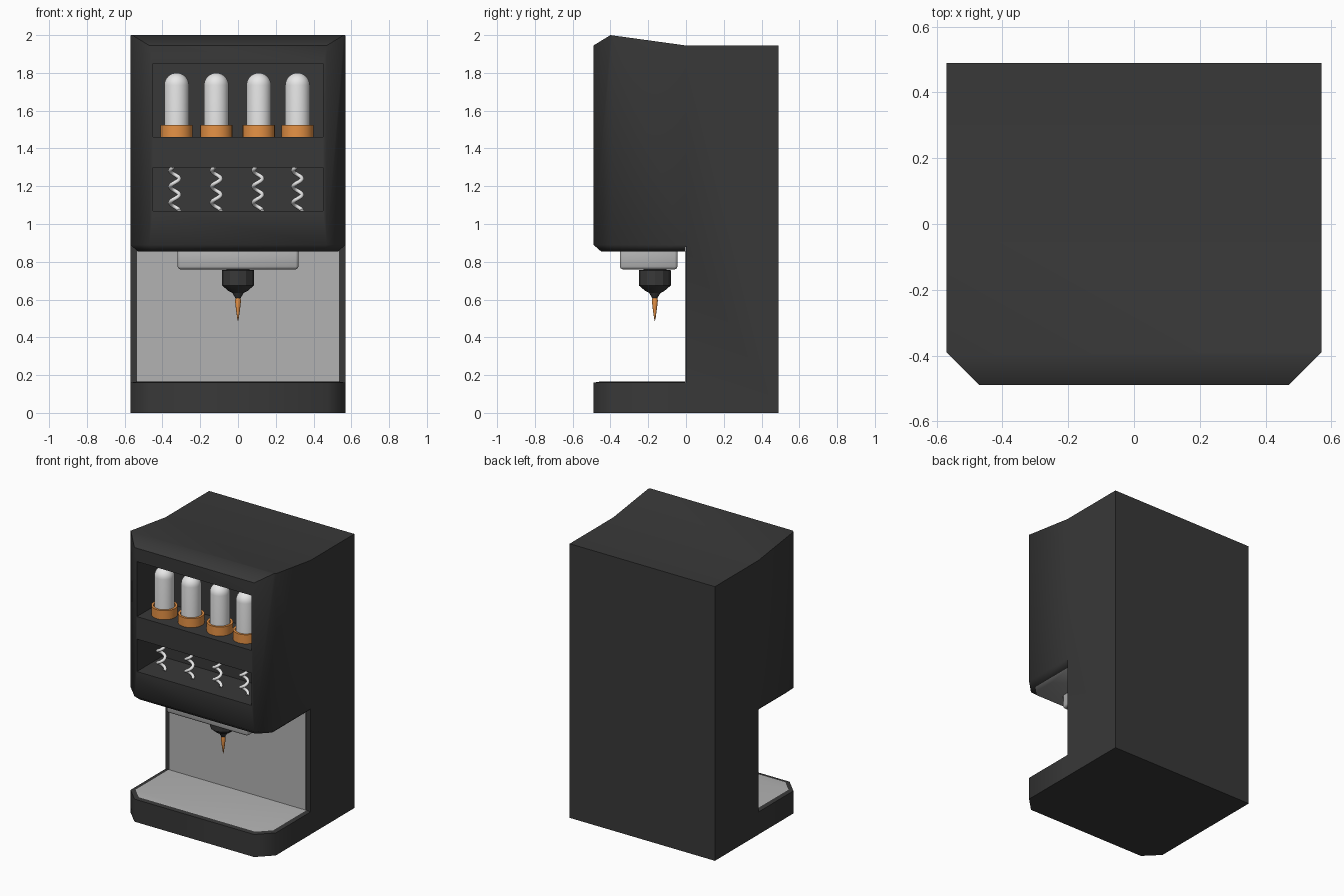
import bpy, bmesh, math
from mathutils import Vector, Matrix

cube = bpy.data.objects.get("Cube")
if cube:
    bpy.data.objects.remove(cube, do_unlink=True)


def material(name, rgb):
    m = bpy.data.materials.new(name)
    m.use_nodes = True
    m.diffuse_color = (*rgb, 1)
    m.node_tree.nodes["Principled BSDF"].inputs["Base Color"].default_value = (*rgb, 1)
    return m


DARK = material("charcoal", (0.04, 0.04, 0.04))
GREY = material("panel_grey", (0.45, 0.45, 0.45))
WHITE = material("off_white", (0.8, 0.8, 0.8))
ORANGE = material("copper_orange", (0.8, 0.29, 0.06))


def finish(bm, name, *mats):
    bmesh.ops.recalc_face_normals(bm, faces=bm.faces)
    me = bpy.data.meshes.new(name)
    bm.to_mesh(me)
    bm.free()
    ob = bpy.data.objects.new(name, me)
    bpy.context.collection.objects.link(ob)
    for m in mats:
        me.materials.append(m)
    return ob


def activate(ob):
    bpy.ops.object.select_all(action='DESELECT')
    ob.select_set(True)
    bpy.context.view_layer.objects.active = ob


def smooth(ob, angle=50):
    activate(ob)
    bpy.ops.object.shade_smooth_by_angle(angle=math.radians(angle))
    return ob


def box(name, lo, hi, mat, bevel=0):
    lo, hi = Vector(lo), Vector(hi)
    bm = bmesh.new()
    bmesh.ops.create_cube(bm, size=1, matrix=Matrix.Translation((lo + hi) / 2)
                          @ Matrix.Diagonal((*(hi - lo), 1)))
    if bevel:
        bmesh.ops.bevel(bm, geom=bm.edges[:], offset=bevel, segments=2,
                        profile=0.5, affect='EDGES')
    return finish(bm, name, mat)


def lathe(name, profile, x, y, mat, sides=32, angle=50):
    bm = bmesh.new()
    vs = [bm.verts.new((r, 0, z)) for r, z in profile]
    es = [bm.edges.new(pair) for pair in zip(vs, vs[1:])]
    bmesh.ops.spin(bm, geom=vs + es, cent=(0, 0, 0), axis=(0, 0, 1),
                   angle=math.tau, steps=sides, use_duplicate=False)
    bmesh.ops.remove_doubles(bm, verts=bm.verts, dist=1e-5)
    bmesh.ops.translate(bm, verts=bm.verts, vec=(x, y, 0))
    return smooth(finish(bm, name, mat), angle)


# Main dimensions
W, D, TOP = 0.57, 0.49, 1.945
HEAD_Z, BASE_Z = 0.89, 0.16

# Housing: column, head and base side outlines sharing points, extruded across
bm = bmesh.new()
points = {
    "a": (0, 0), "b": (D, 0), "c": (D, TOP), "d": (0, TOP), "e": (0, HEAD_Z),
    "f": (0, BASE_Z), "g": (-D, HEAD_Z), "h": (-D, TOP), "i": (-0.40, 2.0),
    "j": (-D, BASE_Z), "k": (-D, 0),
}
v = {key: bm.verts.new((-W, y, z)) for key, (y, z) in points.items()}
sides = [bm.faces.new([v[key] for key in loop]) for loop in ("abcdef", "eghid", "afjk")]
ext = bmesh.ops.extrude_face_region(bm, geom=sides)
moved = [g for g in ext["geom"] if isinstance(g, bmesh.types.BMVert)]
bmesh.ops.translate(bm, verts=moved, vec=(2 * W, 0, 0))

# Chamfered vertical front corners
for s in (-1, 1):
    bmesh.ops.bisect_plane(bm, geom=bm.verts[:] + bm.edges[:] + bm.faces[:],
                           plane_co=(s * W, -0.39, 0), plane_no=(s, -1, 0),
                           clear_outer=True)
    bmesh.ops.holes_fill(bm, edges=[e for e in bm.edges if e.is_boundary], sides=0)
bmesh.ops.recalc_face_normals(bm, faces=bm.faces)


# Grey inset faces: head underside and drip tray
def inset_panel(z, up, width, dz):
    face = next(f for f in bm.faces if f.normal.z * up > 0.9
                and abs(f.calc_center_median().z - z) < 0.01
                and f.calc_center_median().y < 0)
    bmesh.ops.inset_region(bm, faces=[face], thickness=width, use_even_offset=True)
    for vert in face.verts:
        vert.co.z += dz
        if vert.co.y > -0.1:
            vert.co.y = -0.004
    face.material_index = 1


inset_panel(HEAD_Z, -1, 0.04, -0.035)
inset_panel(BASE_Z, 1, 0.03, 0.005)
housing = finish(bm, "housing", DARK, GREY)

# Recessed display windows
for z0, z1 in ((1.46, 1.85), (1.07, 1.30)):
    cutter = box("window_cutter", (-0.45, -0.6, z0), (0.45, -0.21, z1), DARK)
    cutter.hide_render = True
    activate(housing)
    mod = housing.modifiers.new("window", 'BOOLEAN')
    mod.operation = 'DIFFERENCE'
    mod.solver = 'EXACT'
    mod.object = cutter
    bpy.ops.object.modifier_apply(modifier=mod.name)
    bpy.data.objects.remove(cutter, do_unlink=True)
smooth(housing)

# Back splash panel and dispenser block
box("splash_panel", (-0.535, -0.005, 0.165), (0.535, 0.002, 0.856), GREY)
smooth(box("dispenser_block", (-0.32, -0.35, 0.76), (0.32, -0.045, 0.87), GREY, 0.015))

# Nozzle
NY = -0.165
lathe("nozzle_collar", [(0, 0.765), (0.085, 0.755), (0.085, 0.675), (0.05, 0.645),
                        (0.03, 0.635), (0.012, 0.605), (0, 0.605)], 0, NY, DARK, 12, 25)
lathe("nozzle_tip", [(0, 0.615), (0.012, 0.612), (0.016, 0.595), (0.011, 0.55),
                     (0.004, 0.5), (0, 0.485)], 0, NY, ORANGE, 16)

# Capsules standing in cups
R, SHOULDER = 0.065, 1.735
dome = [(R * math.cos(t), SHOULDER + R * math.sin(t))
        for t in (i * math.pi / 16 for i in range(8))]
capsule = [(0, 1.47), (R, 1.47)] + dome + [(0, SHOULDER + R)]
cup = [(0, 1.461), (0.085, 1.461), (0.085, 1.525), (0.07, 1.525), (0.07, 1.475), (0, 1.475)]
for n, x in enumerate((-0.325, -0.115, 0.11, 0.315), 1):
    lathe(f"capsule_{n}", capsule, x, -0.36, WHITE)
    lathe(f"capsule_cup_{n}", cup, x, -0.36, ORANGE)

# Spiral augers in the lower window
STEPS, TURNS = 72, 2.7
for n, x in enumerate((-0.335, -0.115, 0.105, 0.315), 1):
    cu = bpy.data.curves.new(f"auger_{n}", 'CURVE')
    cu.dimensions = '3D'
    cu.bevel_depth = 0.011
    cu.bevel_resolution = 2
    cu.use_fill_caps = True
    sp = cu.splines.new('POLY')
    sp.points.add(STEPS)
    for i, p in enumerate(sp.points):
        t = i / STEPS
        a = t * TURNS * math.tau
        p.co = (x + 0.024 * math.cos(a), -0.38 + 0.024 * math.sin(a), 1.07 + 0.23 * t, 1)
    cu.materials.append(WHITE)
    ob = bpy.data.objects.new(f"auger_{n}", cu)
    bpy.context.collection.objects.link(ob)
